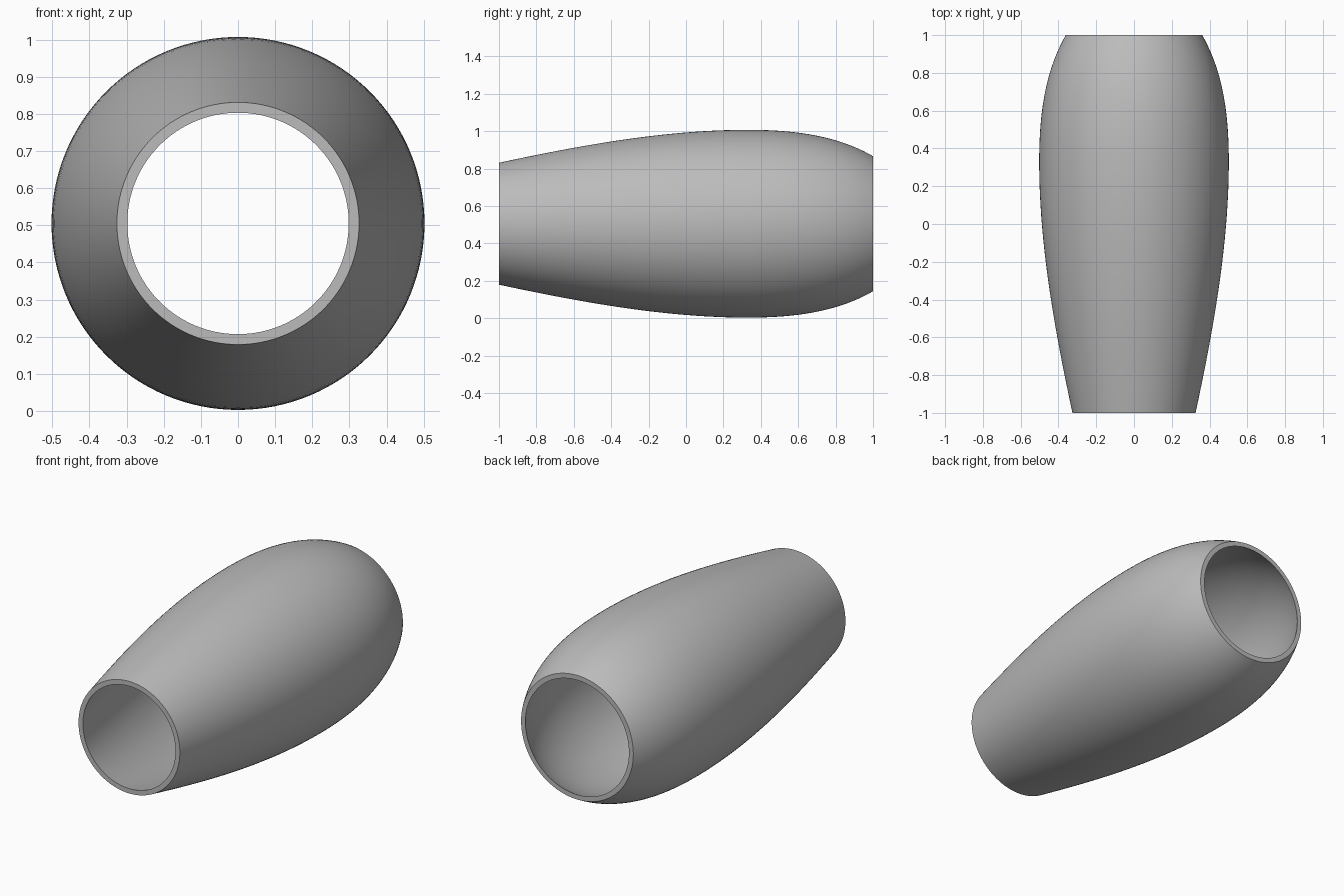
import bpy, bmesh, math
from mathutils import Vector
from mathutils.geometry import interpolate_bezier

cube = bpy.data.objects.get("Cube")
if cube:
    bpy.data.objects.remove(cube, do_unlink=True)

SEGMENTS = 128
WALL = 0.028
AXIS_HEIGHT = 0.505

# Shell colour
grey = bpy.data.materials.new("plain_grey")
grey.use_nodes = True
colour = (0.5, 0.5, 0.5, 1)
grey.diffuse_color = colour
grey.node_tree.nodes["Principled BSDF"].inputs["Base Color"].default_value = colour


def curve(*points, steps=24):
    """Sample a Bezier given as (y, radius) points."""
    return interpolate_bezier(*[Vector((r, y, 0)) for y, r in points], steps)


# Outer profile: long taper at the front, rounded shoulder at the back
outer = curve((-1, 0.326), (-0.56, 0.42), (-0.11, 0.502), (0.33, 0.502))
outer += curve((0.33, 0.502), (0.56, 0.502), (0.80, 0.477), (1, 0.361))[1:]
inner = [p - Vector((WALL, 0, 0)) for p in reversed(outer)]
profile = outer + inner

# Hollow barrel turned around the y axis, closed by flat rims at both ends
bm = bmesh.new()
rings = []
for i in range(SEGMENTS):
    a = math.tau * i / SEGMENTS
    rings.append([bm.verts.new((p.x * math.cos(a), p.y, p.x * math.sin(a) + AXIS_HEIGHT))
                  for p in profile])
n = len(profile)
for i in range(SEGMENTS):
    here, there = rings[i], rings[(i + 1) % SEGMENTS]
    for j in range(n):
        k = (j + 1) % n
        bm.faces.new((here[j], here[k], there[k], there[j]))
bmesh.ops.recalc_face_normals(bm, faces=bm.faces)

mesh = bpy.data.meshes.new("barrel_shell")
bm.to_mesh(mesh)
bm.free()
mesh.materials.append(grey)
shell = bpy.data.objects.new("barrel_shell", mesh)
bpy.context.collection.objects.link(shell)

# Smooth walls with sharp rim edges
bpy.ops.object.select_all(action="DESELECT")
shell.select_set(True)
bpy.context.view_layer.objects.active = shell
bpy.ops.object.shade_smooth_by_angle(angle=math.radians(35))
